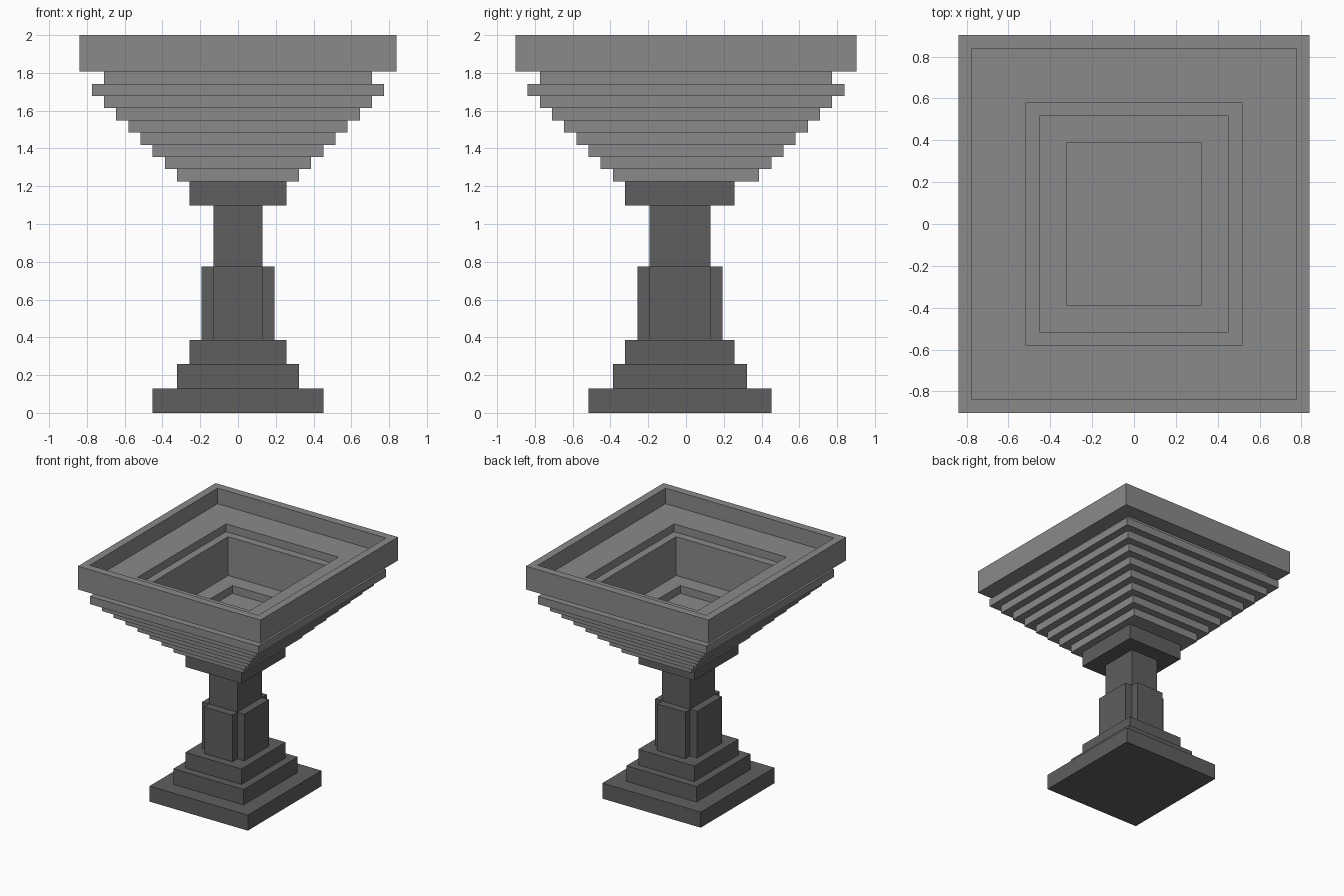
import bpy
import bmesh

cube = bpy.data.objects.get("Cube")
if cube:
    bpy.data.objects.remove(cube, do_unlink=True)

U = 2 / 31  # one block


def material(name, value):
    mat = bpy.data.materials.new(name)
    mat.use_nodes = True
    colour = (value, value, value, 1)
    mat.diffuse_color = colour
    mat.node_tree.nodes["Principled BSDF"].inputs["Base Color"].default_value = colour
    return mat


def finish(name, bm, mat):
    bmesh.ops.recalc_face_normals(bm, faces=bm.faces)
    mesh = bpy.data.meshes.new(name)
    bm.to_mesh(mesh)
    bm.free()
    mesh.materials.append(mat)
    obj = bpy.data.objects.new(name, mesh)
    bpy.context.collection.objects.link(obj)
    return obj


def stepped(name, profile, mat, extra, shift=0):
    """Rectangular sweep of (half width, height); depth is extra longer."""
    bm = bmesh.new()
    rings = []
    for half, z in profile:
        rings.append([bm.verts.new((sx * half * U, (sy * (half + extra) + shift) * U, z * U))
                      for sx, sy in ((-1, -1), (1, -1), (1, 1), (-1, 1))])
    for a, b in zip(rings, rings[1:]):
        for i in range(4):
            j = (i + 1) % 4
            bm.faces.new((a[i], a[j], b[j], b[i]))
    bm.faces.new(rings[0])
    bm.faces.new(rings[-1])
    return finish(name, bm, mat)


def box(name, low, high, mat):
    bm = bmesh.new()
    bmesh.ops.create_cube(bm, size=1)
    for v in bm.verts:
        for k in range(3):
            v.co[k] = (high[k] if v.co[k] > 0 else low[k]) * U
    return finish(name, bm, mat)


light = material("light stone", 0.254)
dark = material("dark stone", 0.114)

# Pedestal: stepped foot, shaft and collar
tiers = [(7, 0, 2), (5, 2, 4), (4, 4, 6), (2, 6, 17), (4, 17, 19)]
pedestal = [(half, z) for half, low, high in tiers for z in (low, high)]
stepped("pedestal", pedestal, dark, 0.5, -0.5)

# Raised panels on the four sides of the shaft
box("left_panel", (2, -3, 6), (3, 2, 12), dark)
box("right_panel", (-3, -3, 6), (-2, 2, 12), dark)
box("front_panel", (-2, -4, 6), (2, -3, 12), dark)
box("back_panel", (-2, 2, 6), (2, 3, 12), dark)

# Basin: flaring outer steps, thick rim, then the stepped hollow
outer = [(half, half + dz) for half in range(5, 13) for dz in (14, 15)]
rim = [(11, 27), (11, 28), (13, 28), (13, 31)]
hollow = [(12, 31), (12, 29), (8, 29), (8, 28), (7, 28), (7, 23), (5, 23), (5, 22)]
stepped("basin", outer + rim + hollow, light, 1)
